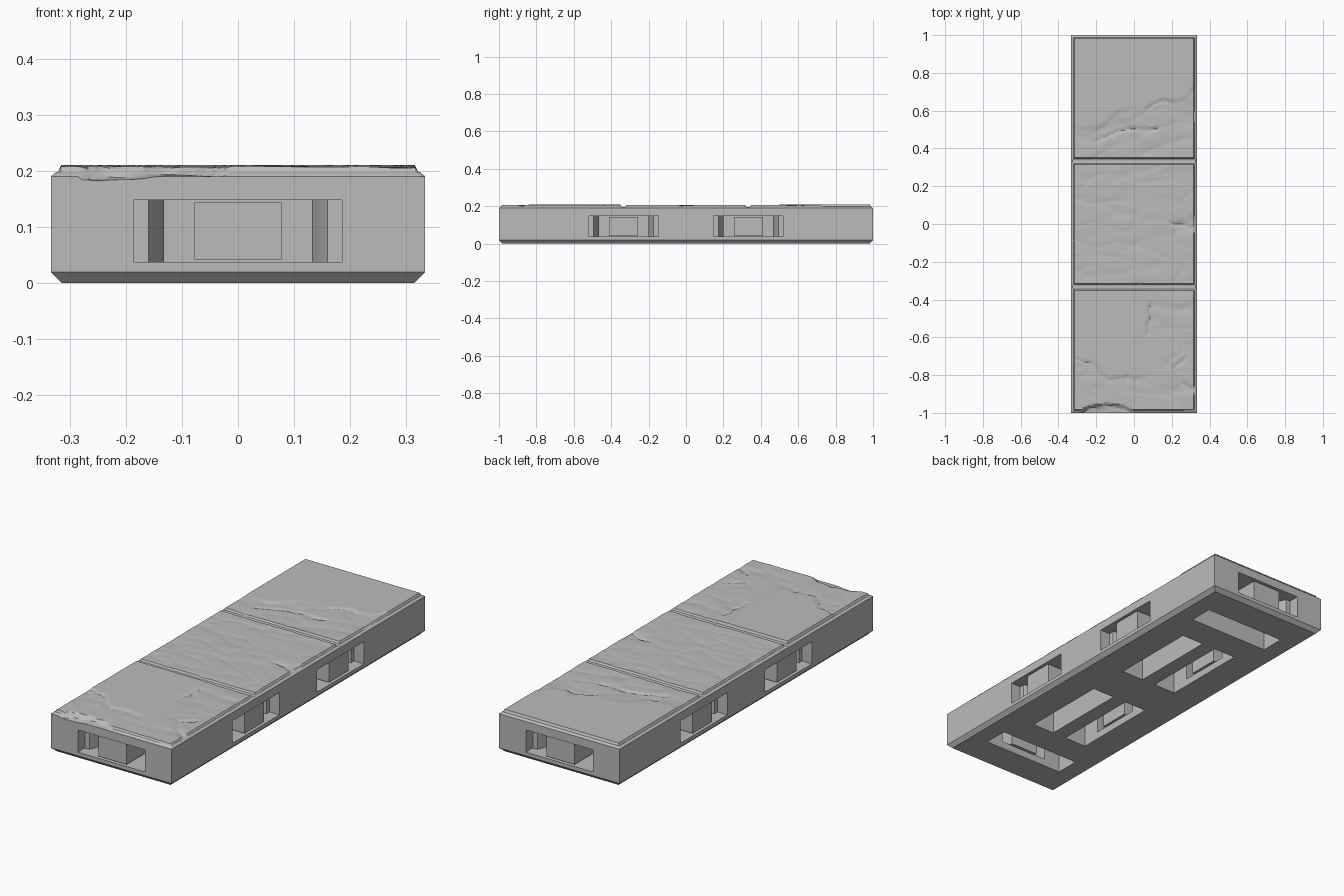
import bpy, bmesh, math
from mathutils import Vector, Matrix, noise

cube = bpy.data.objects.get("Cube")
if cube:
    bpy.data.objects.remove(cube, do_unlink=True)

HALF = 1 / 3          # half of one square paving slab
TOP = 0.21
RIM = [(0, 0.19), (0.008, 0.197), (0.012, 0.198), (0.018, TOP)]

stone = bpy.data.materials.new("grey stone")
stone.use_nodes = True
GREY = (0.5, 0.5, 0.5, 1)
stone.diffuse_color = GREY
stone.node_tree.nodes["Principled BSDF"].inputs["Base Color"].default_value = GREY


def add_object(name, bm):
    bmesh.ops.recalc_face_normals(bm, faces=bm.faces)
    mesh = bpy.data.meshes.new(name)
    bm.to_mesh(mesh)
    bm.free()
    mesh.materials.append(stone)
    obj = bpy.data.objects.new(name, mesh)
    bpy.context.collection.objects.link(obj)
    return obj


def add_prism(bm, outline, low, high, matrix):
    """Vertical prism from a plan outline."""
    base = bm.faces.new([bm.verts.new((x, y, low)) for x, y in outline])
    moved = bmesh.ops.extrude_face_region(bm, geom=[base])["geom"]
    verts = [v for v in moved if isinstance(v, bmesh.types.BMVert)]
    bmesh.ops.translate(bm, vec=(0, 0, high - low), verts=verts)
    bmesh.ops.transform(bm, matrix=matrix, verts=list(base.verts) + verts)


def mirrored(points):
    return points + [(-x, y) for x, y in reversed(points)]


def smoothstep(low, high, v):
    t = max(0, min(1, (v - low) / (high - low)))
    return t * t * (3 - 2 * t)


def line_at(points, x):
    """Height of a left-to-right polyline at x."""
    if x <= points[0][0]:
        return points[0][1]
    for (ax, ay), (bx, by) in zip(points, points[1:]):
        if x <= bx:
            return ay + (by - ay) * (x - ax) / (bx - ax)
    return points[-1][1]


# Cracks and the borders of worn areas, in plan
BACK_CRACK = [(-0.32, 0.53), (-0.2, 0.5), (-0.08, 0.6), (0.07, 0.61),
              (0.15, 0.66), (0.2, 0.64), (0.28, 0.68), (0.33, 0.76)]
FRONT_CRACK = [(-0.31, -0.72), (-0.22, -0.74), (-0.14, -0.83), (-0.03, -0.81)]
FRONT_CHIP = [(-0.3, -1.0), (-0.24, -0.97), (-0.15, -0.95), (-0.05, -0.96), (0, -1.0)]
CRACKS = [
    BACK_CRACK[3:6], FRONT_CRACK,
    [(-0.2, 0.44), (-0.06, 0.5), (0.12, 0.5)],
    [(0.19, 0), (0.26, 0), (0.32, -0.03)],
    [(0.09, -0.42), (0.08, -0.5), (0.07, -0.58)],
    [(0.27, -0.71), (0.21, -0.76), (0.25, -0.84), (0.32, -0.88)],
]


def crack_depth(x, y):
    p = Vector((x, y)) + Vector((noise.noise((x * 25, y * 25, 3)),
                                 noise.noise((x * 25, y * 25, 9)))) * 0.012
    depth = 0
    for path in CRACKS:
        for a, b in zip(path, path[1:]):
            a, b = Vector(a), Vector(b)
            t = max(0, min(1, (p - a).dot(b - a) / (b - a).length_squared))
            depth = max(depth, 0.006 * (1 - (p - a.lerp(b, t)).length / 0.014))
    return depth


def wear(x, y):
    """How much of the surface has worn away."""
    wobble = 0.03 * noise.noise((x * 12, y * 12, 5))
    if y > HALF:
        worn = smoothstep(-0.01, 0.02, line_at(BACK_CRACK, x) + wobble - y)
    elif y > -HALF:
        worn = 1
    else:
        low = smoothstep(0, 0.02, line_at(FRONT_CRACK, x) + wobble - y)
        worn = max(low, smoothstep(0.02, 0.12, x + wobble))
    waves = noise.noise((x * 5 + 4, y * 13, 1)) + 0.5 * noise.noise((x * 14, y * 26, 2))
    ridge = max(0, 1 - 9 * abs(noise.noise((x * 4, y * 9, 7))))
    loss = worn * (0.0022 + 0.004 * max(0, waves) + 0.002 * ridge)
    # broken front edge
    chip = smoothstep(-0.004, 0.012, line_at(FRONT_CHIP, x) + wobble * 0.3 - y)
    if x > 0 or y > -0.93:
        chip = 0
    front = smoothstep(-0.92, -1.0, y)
    corner = smoothstep(-0.12, -0.22, x) * smoothstep(-0.35, -0.28, x)
    loss += chip * (0.009 + 0.007 * front + 0.008 * corner * front)
    return loss + crack_depth(x, y)


def surface_height(x, y):
    row = max(-1, min(1, round(y / (2 * HALF))))
    across = HALF - abs(x)
    along = HALF - abs(y - row * 2 * HALF)
    rim = line_at(RIM, max(0, across))
    joint = max(0, along)
    end = line_at(RIM, joint)
    if abs(y) < 1 - HALF:
        end = max(end, 0.196)      # joints are shallower than outside edges
    return min(rim, end, TOP - wear(x, y))


# Body: worn top surface, straight sides and a chamfered foot
def slab_steps(count):
    inner = HALF - RIM[-1][0]
    steps = [-inner + 2 * inner * i / count for i in range(count + 1)]
    edge = [HALF - d for d, z in RIM[:-1]]
    return [-e for e in edge] + steps + edge[::-1]


xs = slab_steps(66)
ys = slab_steps(66)
ys = [y - 2 * HALF for y in ys] + [y for y in ys[1:]] + [y + 2 * HALF for y in ys[1:]]
bm = bmesh.new()
grid = [[bm.verts.new((x, y, surface_height(x, y))) for x in xs] for y in ys]
for lower, upper in zip(grid, grid[1:]):
    for i in range(len(xs) - 1):
        bm.faces.new((lower[i], lower[i + 1], upper[i + 1], upper[i]))
rim_edges = [e for e in bm.edges if e.is_boundary]
for z, inset in ((0.019, 0), (0, 0.019)):
    result = bmesh.ops.extrude_edge_only(bm, edges=rim_edges)["geom"]
    for v in result:
        if isinstance(v, bmesh.types.BMVert):
            v.co.x *= 1 - inset / HALF
            v.co.y *= 1 - inset
            v.co.z = z
    rim_edges = [e for e in result if isinstance(e, bmesh.types.BMEdge) and e.is_boundary]
bmesh.ops.edgeloop_fill(bm, edges=rim_edges)
body = add_object("paving_body", bm)

# Connector sockets: one at each end, two on each long side
SOCKETS = [((0, -1), 0), ((0, 1), 180)]
for y in (-HALF, HALF):
    SOCKETS += [((HALF, y), 90), ((-HALF, y), -90)]
slot_plan = mirrored([(0.185, -0.02), (0.185, 0.055), (0.16, 0.055),
                      (0.132, 0.12), (0.132, 0.2)])
pocket_plan = mirrored([(0.224, 0.173), (0.224, 0.295)])
block_plan = mirrored([(0.078, 0.01), (0.078, 0.18)])

slots, pockets = bmesh.new(), bmesh.new()
for number, ((x, y), turn) in enumerate(SOCKETS, 1):
    place = Matrix.Translation((x, y, 0)) @ Matrix.Rotation(math.radians(turn), 4, 'Z')
    add_prism(slots, slot_plan, 0.037, 0.148, place)
    add_prism(pockets, pocket_plan, -0.02, 0.15, place)
    block = bmesh.new()
    add_prism(block, block_plan, 0.042, 0.143, place)
    add_object(f"socket_block_{number}", block)

# Cut the sockets and the pockets under them
bpy.context.view_layer.objects.active = body
for name, cutter_mesh in (("pocket_cutter", pockets), ("slot_cutter", slots)):
    cutter = add_object(name, cutter_mesh)
    cutter.hide_render = True
    cut = body.modifiers.new(name, 'BOOLEAN')
    cut.operation = 'DIFFERENCE'
    cut.solver = 'EXACT'
    cut.object = cutter
    bpy.ops.object.modifier_apply(modifier=cut.name)
    bpy.data.objects.remove(cutter, do_unlink=True)

bpy.ops.object.select_all(action='DESELECT')
body.select_set(True)
bpy.ops.object.shade_smooth_by_angle(angle=math.radians(30))
